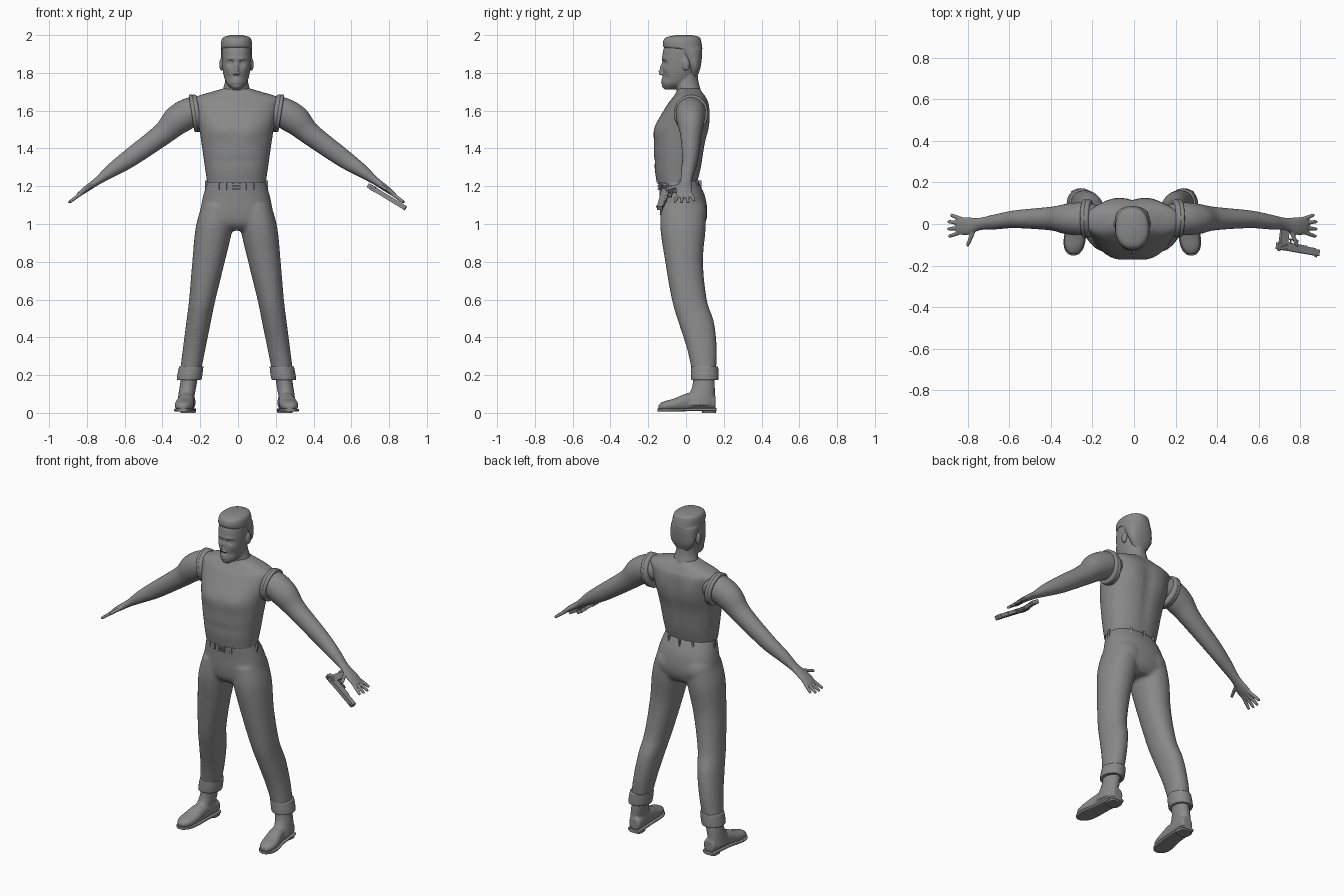
import bpy, bmesh, math
from mathutils import Vector, Matrix

if "Cube" in bpy.data.objects:
    bpy.data.objects.remove(bpy.data.objects["Cube"])

MIDLINE = -.008
X, Y, Z = Matrix.Identity(3)
BACK_OF_HAND = Vector((.55, 0, .83))

grey = bpy.data.materials.new("plain grey")
grey.use_nodes = True
grey.diffuse_color = (.25, .25, .25, 1)
grey.node_tree.nodes["Principled BSDF"].inputs["Base Color"].default_value = grey.diffuse_color


def spline(rows, steps):
    """Smooth curve through rows of numbers."""
    padded = [rows[0], *rows, rows[-1]]
    curve = []
    for before, start, end, after in zip(padded, padded[1:], padded[2:], padded[3:]):
        for step in range(steps):
            t = step / steps
            curve.append([b + t / 2 * (c - a + t * (2 * a - 5 * b + 4 * c - d + t * (3 * b - a - 3 * c + d)))
                          for a, b, c, d in zip(before, start, end, after)])
    return curve + [list(rows[-1])]


def superround(value, power):
    return math.copysign(abs(value) ** (2 / power), value)


def loft(bm, rows, axes=None, power=2, sides=32, steps=6):
    """Skin over rings (x, y, z, half width, half depth); without axes the rings follow the path."""
    rows = spline(rows, steps)
    points = [Vector(row[:3]) for row in rows]
    rings = []
    for i, (centre, row) in enumerate(zip(points, rows)):
        if axes:
            across, up = axes
        else:
            ahead = (points[min(i + 1, len(points) - 1)] - points[max(i - 1, 0)]).normalized()
            up = (BACK_OF_HAND - ahead * BACK_OF_HAND.dot(ahead)).normalized()
            across = ahead.cross(up)
        angles = [math.tau * k / sides for k in range(sides)]
        rings.append([bm.verts.new(centre + across * row[3] * superround(math.cos(angle), power)
                                   + up * row[4] * superround(math.sin(angle), power)) for angle in angles])
    for lower, upper in zip(rings, rings[1:]):
        for k in range(sides):
            after = (k + 1) % sides
            bm.faces.new((lower[k], lower[after], upper[after], upper[k]))
    bm.faces.new(rings[0])
    bm.faces.new(rings[-1])


def upright(bm, rows, centre_x=lambda z: 0, **options):
    """Loft level rings given as (z, front y, back y, half width)."""
    loft(bm, [(centre_x(z), (front + back) / 2, z, width, (back - front) / 2)
              for z, front, back, width in rows], (X, Y), **options)


def leg_x(z):
    """Legs splay outward toward the ground."""
    return .28 - .165 * z


def box(bm, centre, size, frame=Matrix.Identity(4)):
    matrix = Matrix.Translation(centre) @ frame @ Matrix.Diagonal((*size, 1))
    bmesh.ops.create_cube(bm, size=1, matrix=matrix)


def ball(bm, centre, size):
    matrix = Matrix.Translation(centre) @ Matrix.Diagonal((*size, 1))
    bmesh.ops.create_uvsphere(bm, u_segments=20, v_segments=12, radius=1, matrix=matrix)


def push(bm, x, z, wide, tall, amount, front=True):
    """Soft bump along y on the front or the back; negative amounts move forward."""
    for vert in bm.verts:
        if (vert.co.y < -.03) == front:
            distance = ((vert.co.x - x) / wide) ** 2 + ((vert.co.z - z) / tall) ** 2
            vert.co.y += amount * math.exp(-distance)


def finish(name, bm, side=1, voxel=0, smooth=4):
    """Turn the bmesh into an object; a voxel size blends its pieces into one skin."""
    place = Matrix.Translation(X * MIDLINE) @ Matrix.Scale(side, 4, X)
    bmesh.ops.transform(bm, matrix=place, verts=bm.verts)
    bmesh.ops.recalc_face_normals(bm, faces=bm.faces)
    mesh = bpy.data.meshes.new(name)
    bm.to_mesh(mesh)
    bm.free()
    mesh.materials.append(grey)
    part = bpy.data.objects.new(name, mesh)
    bpy.context.scene.collection.objects.link(part)
    if voxel:
        blend = part.modifiers.new("blend", "REMESH")
        blend.mode, blend.voxel_size, blend.use_smooth_shade = "VOXEL", voxel, True
        soften = part.modifiers.new("soften", "SMOOTH")
        soften.iterations, soften.factor = smooth, .5
    bpy.ops.object.select_all(action="DESELECT")
    part.select_set(True)
    bpy.context.view_layer.objects.active = part
    bpy.ops.object.shade_smooth_by_angle(angle=math.radians(40))


# Sleeveless shirt with chest, shoulder blades, spine and a fold
bm = bmesh.new()
upright(bm, [(1.22, -.155, .06, .155), (1.3, -.166, .08, .167), (1.42, -.17, .1, .184), (1.52, -.16, .12, .2),
             (1.63, -.1, .12, .226), (1.67, -.07, .105, .22), (1.7, -.05, .085, .13), (1.72, -.045, .07, .06)],
        power=2.25, sides=56)
for side in (1, -1):
    push(bm, side * .085, 1.5, .06, .05, -.01)
    push(bm, side * .1, 1.56, .06, .09, .01, front=False)
push(bm, 0, 1.5, .02, .2, -.01, front=False)
push(bm, 0, 1.33, .12, .012, .005)
finish("shirt", bm)

# Head, face, ears and neck
bm = bmesh.new()
upright(bm, [(1.712, -.11, -.06, .02), (1.74, -.126, .01, .05), (1.78, -.124, .04, .066), (1.83, -.123, .06, .075),
             (1.89, -.125, .076, .078), (1.94, -.113, .07, .075), (1.98, -.08, .05, .05)],
        power=2.2, sides=96, steps=12)
for side in (1, -1):
    push(bm, side * .031, 1.853, .017, .012, .014)
    push(bm, side * .03, 1.875, .024, .008, -.006)
    push(bm, side * .045, 1.82, .016, .016, -.004)
    push(bm, side * .045, 1.775, .016, .02, .006)
    ball(bm, (side * .031, -.1, 1.853), (.014, .012, .009))
    ball(bm, (side * .08, 0, 1.845), (.011, .02, .034))
    ball(bm, (side * .012, -.128, 1.795), (.008, .012, .007))
for z, wide, tall, amount in ((1.805, .012, .013, -.02), (1.83, .011, .02, -.015), (1.764, .02, .006, -.007),
                              (1.749, .02, .006, -.006), (1.725, .025, .011, -.006)):
    push(bm, 0, z, wide, tall, amount)
upright(bm, [(1.64, -.05, .09, .085), (1.7, -.05, .08, .075), (1.76, -.06, .065, .06), (1.84, -.05, .06, .055)])
finish("head", bm, voxel=.004, smooth=3)

# Short hair with a forward fringe
bm = bmesh.new()
upright(bm, [(1.78, .02, .06, .04), (1.83, .01, .077, .074), (1.89, -.03, .085, .082), (1.925, -.07, .086, .083),
             (1.935, -.117, .086, .083), (1.97, -.12, .08, .08), (1.99, -.1, .07, .067), (2, -.05, .03, .03)],
        power=2.25, sides=48)
finish("hair", bm)

# Trousers: hips, seat and both legs
bm = bmesh.new()
upright(bm, [(1.235, -.145, .06, .15), (1.15, -.14, .1, .176), (1.06, -.138, .113, .193),
             (1, -.125, .1, .19), (.965, -.09, .07, .14)], power=2.3, sides=48)
for side in (1, -1):
    ball(bm, (side * .085, .045, 1.06), (.09, .066, .085))
    upright(bm, [(1.1, -.13, .1, .085), (.98, -.136, .104, .098), (.8, -.11, .09, .086), (.6, -.075, .11, .07),
                 (.48, -.04, .148, .065), (.34, .005, .163, .06), (.2, .036, .158, .055)],
            lambda z: side * leg_x(z), power=2.15)
finish("trousers", bm, voxel=.009, smooth=6)

# Belt loops around the waist and a small buckle
bm = bmesh.new()
for degrees in (-125, -110, -70, -55, 0, 60, 90, 120, 180):
    angle = math.radians(degrees)
    box(bm, (.162 * math.cos(angle), .11 * math.sin(angle) - .034, 1.205), (.012, .012, .05),
        Matrix.Rotation(angle, 4, "Z"))
for level in range(3):
    box(bm, (0, -.145, 1.185 + .015 * level), (.045, .012, .006))
finish("belt_loops", bm)

for side, label in ((1, "left"), (-1, "right")):
    # Arm and palm
    bm = bmesh.new()
    loft(bm, [(.16, .03, 1.595, .06, .06), (.23, .026, 1.595, .078, .078), (.31, .024, 1.552, .074, .079),
              (.39, .026, 1.477, .057, .06), (.56, .023, 1.352, .043, .049), (.66, .01, 1.284, .036, .036),
              (.735, 0, 1.228, .03, .021), (.8, -.01, 1.182, .044, .016), (.84, -.01, 1.152, .038, .01)])
    # Four spread fingers, then the thumb
    digits = [(.81, .02 - .018 * i, .35 - .23 * i, .08 - .01 * (i == 0)) for i in range(4)]
    for x, y, spread, length in digits + [(.76, -.025, -1.17, .09)]:
        path = []
        for t, taper in ((0, 1), (.5, 1), (.9, .85), (1, .5)):
            reach = x + t * length * math.cos(spread)
            path.append((reach, y + t * length * math.sin(spread), 1.77 - .74 * reach, .01 * taper, .01 * taper))
        loft(bm, path, sides=12)
    finish(label + "_arm", bm, side, voxel=.0045)

    # Doubled armhole rim
    bm = bmesh.new()
    for x in (.212, .228):
        loft(bm, [(x + shift, .027, 1.586, .09 - inset, .098 - inset)
                  for shift, inset in ((-.016, .006), (-.01, 0), (.006, 0), (.01, .008))],
             (Y, Z + X * .16), sides=40, steps=3)
    finish(label + "_armhole_rim", bm, side)

    # Turned-up cuff
    bm = bmesh.new()
    upright(bm, [(z, .026 + inset, .172 - inset, .066 - inset)
                 for z, inset in ((.176, .015), (.174, .004), (.185, 0), (.235, .001), (.246, .004), (.246, .015))],
            leg_x, sides=36)
    finish(label + "_cuff", bm, side)

    # Boot: shaft and foot
    bm = bmesh.new()
    upright(bm, [(.21, .035, .15, .044), (.13, .03, .153, .044), (.04, -.03, .152, .042)], leg_x)
    foot = [(.255, .157, .05, .025, .03), (.256, .14, .055, .039, .042), (.265, .02, .058, .043, .048),
            (.276, -.06, .044, .05, .033), (.281, -.11, .037, .044, .026), (.283, -.138, .033, .026, .017),
            (.283, -.146, .031, .01, .008)]
    loft(bm, foot, (X, Z), 2.3)
    finish(label + "_boot", bm, side, voxel=.006, smooth=5)

    # Sole follows the foot; heel block behind
    bm = bmesh.new()
    loft(bm, [(x, y * 1.03, .017 - .03 * max(0, .1 - abs(y + .1)), width + .003, .008)
              for x, y, z, width, height in foot], (X, Z), 5)
    upright(bm, [(0, .085, .158, .04), (.02, .08, .16, .041)], lambda z: .256, power=3.5)
    finish(label + "_sole", bm, side)

# Pistol lying flat beneath the left hand
bm = bmesh.new()
barrel = Vector((.2, -.035, -.122)).normalized()
grip = (Y - barrel * Y.dot(barrel)).normalized()
frame = Matrix((barrel, grip, barrel.cross(grip))).transposed().to_4x4()
middle = Vector((.796, -.122, 1.144))
for along, across, size in ((0, 0, (.235, .03, .024)), (-.03, .016, (.15, .016, .02)),
                            (-.085, .055, (.042, .09, .02)), (-.09, .1, (.046, .035, .022)),
                            (-.035, .042, (.055, .006, .01)), (-.008, .03, (.006, .028, .01)),
                            (-.045, .03, (.006, .022, .006)), (.105, -.018, (.01, .008, .006)),
                            (-.105, -.018, (.012, .008, .012)), (.07, .014, (.05, .012, .016))):
    box(bm, middle + barrel * along + grip * across, size, frame)
for ridge in range(5):
    box(bm, middle + barrel * (.008 * ridge - .1), (.003, .032, .027), frame)
finish("pistol", bm)
